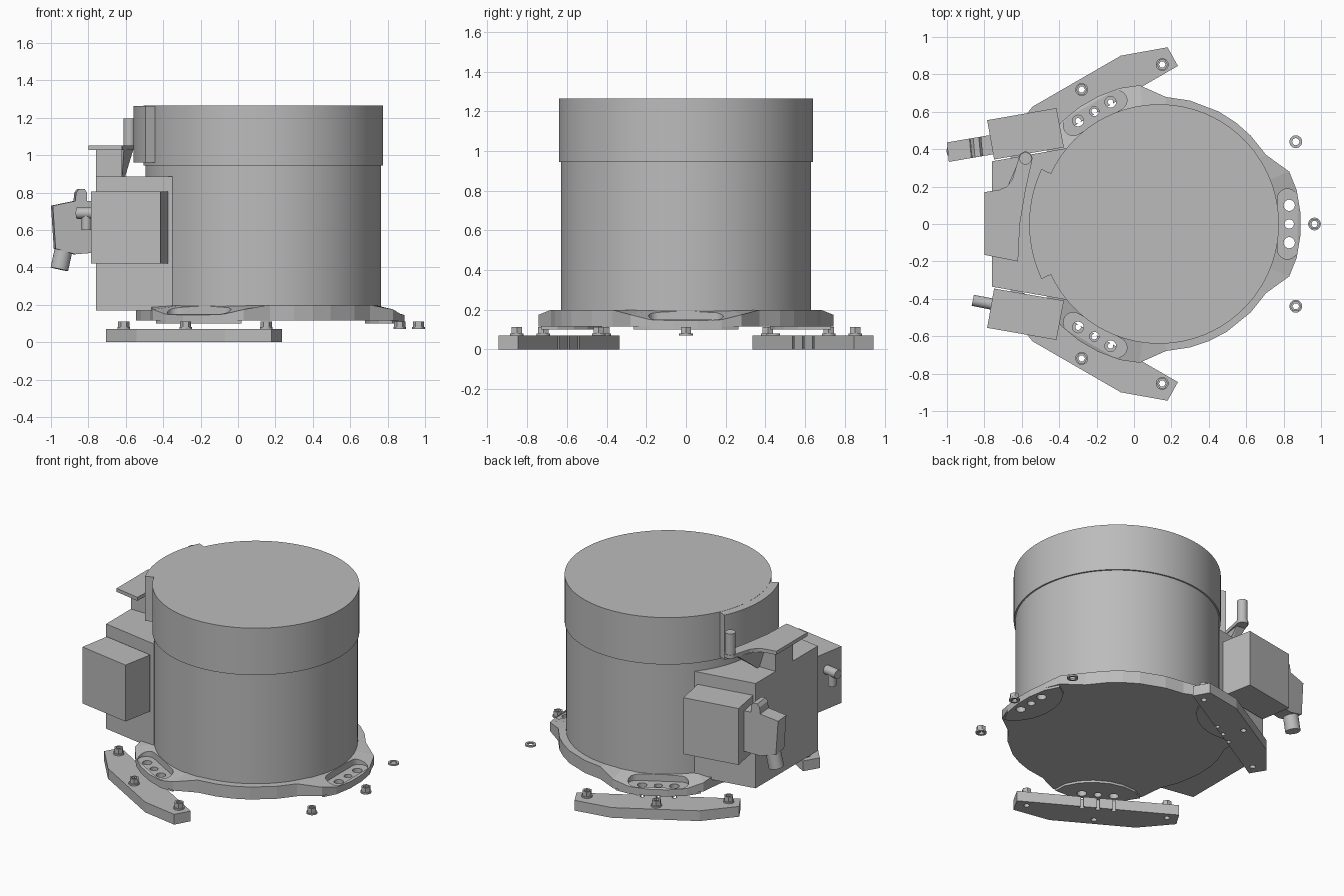
import bpy, bmesh, math
from mathutils import Vector, Matrix

cube = bpy.data.objects.get("Cube")
if cube:
    bpy.data.objects.remove(cube)

grey = bpy.data.materials.new("plain_grey")
grey.use_nodes = True
grey.diffuse_color = (0.5, 0.5, 0.5, 1)
grey.node_tree.nodes["Principled BSDF"].inputs["Base Color"].default_value = (0.5, 0.5, 0.5, 1)

AXIS = 0.135                      # x position of the drum axis
LOBES = [0, math.radians(120), math.radians(240)]


def finish(name, bm):
    bmesh.ops.recalc_face_normals(bm, faces=bm.faces)
    mesh = bpy.data.meshes.new(name)
    bm.to_mesh(mesh)
    bm.free()
    mesh.materials.append(grey)
    ob = bpy.data.objects.new(name, mesh)
    bpy.context.collection.objects.link(ob)
    return ob


def smooth(ob):
    bpy.ops.object.select_all(action='DESELECT')
    ob.select_set(True)
    bpy.context.view_layer.objects.active = ob
    bpy.ops.object.shade_smooth_by_angle(angle=math.radians(30))
    return ob


def add_prism(bm, pts, z0, z1):
    low = [bm.verts.new((x, y, z0)) for x, y in pts]
    high = [bm.verts.new((x, y, z1)) for x, y in pts]
    bm.faces.new(low[::-1])
    bm.faces.new(high)
    for i in range(len(pts)):
        j = (i + 1) % len(pts)
        bm.faces.new((low[i], low[j], high[j], high[i]))


def prism(name, pts, z0, z1):
    bm = bmesh.new()
    add_prism(bm, pts, z0, z1)
    return finish(name, bm)


def ring(x, y, r, n=24):
    return [(x + r * math.cos(math.tau * i / n), y + r * math.sin(math.tau * i / n)) for i in range(n)]


def rod(name, a, b, r, n=24):
    a, b = Vector(a), Vector(b)
    bm = bmesh.new()
    turn = (b - a).to_track_quat('Z', 'Y').to_matrix().to_4x4()
    bmesh.ops.create_cone(bm, cap_ends=True, segments=n, radius1=r, radius2=r, depth=(b - a).length,
                          matrix=Matrix.Translation((a + b) / 2) @ turn)
    return smooth(finish(name, bm))


def polar(angle, r, t):
    """Point at radial distance r and sideways distance t from a lobe direction."""
    c, s = math.cos(angle), math.sin(angle)
    return (AXIS + r * c - t * s, r * s + t * c)


def cut(ob, shapes):
    """Subtract separate prisms, each (points, z0, z1)."""
    bm = bmesh.new()
    for s in shapes:
        add_prism(bm, *s)
    cutter = finish("cutter", bm)
    cutter.hide_render = True
    mod = ob.modifiers.new("cut", 'BOOLEAN')
    mod.operation, mod.solver, mod.object = 'DIFFERENCE', 'EXACT', cutter
    bpy.context.view_layer.objects.active = ob
    bpy.ops.object.modifier_apply(modifier=mod.name)
    bpy.data.objects.remove(cutter)


def tube(bm, x, y, r, hole, z0, z1, n):
    rows = []
    for rad, z in ((r, z0), (r, z1), (hole, z1), (hole, z0)):
        rows.append([bm.verts.new((px, py, z)) for px, py in ring(x, y, rad, n)])
    for k in range(4):
        a, b = rows[k], rows[(k + 1) % 4]
        for i in range(n):
            j = (i + 1) % n
            bm.faces.new((a[i], a[j], b[j], b[i]))


# Drum body and lid
smooth(prism("drum_body", ring(AXIS, 0, 0.63, 96), 0.19, 0.945))
smooth(prism("drum_lid", ring(AXIS, 0, 0.64, 96), 0.945, 1.265))

# Base flange with three sloping lobes
edge = [(0.695, -0.28, 0.175), (0.735, -0.18, 0.15), (0.755, -0.06, 0.145),
        (0.755, 0.06, 0.145), (0.735, 0.18, 0.15), (0.695, 0.28, 0.175)]
outline = []
for a in LOBES:
    outline += [(*polar(a, r, t), z) for r, t, z in edge]
    for deg in (33, 44, 53, 62, 76, 87):
        outline.append((*polar(a + math.radians(deg), 0.68, 0), 0.2))
bm = bmesh.new()
low = [bm.verts.new((x, y, 0.115)) for x, y, z in outline]
rim = [bm.verts.new(p) for p in outline]
inner = []
for x, y, z in outline:
    d = Vector((x - AXIS, y)).normalized() * 0.61
    inner.append(bm.verts.new((AXIS + d.x, d.y, 0.2)))
bm.faces.new(low)
bm.faces.new(inner)
for i in range(len(low)):
    j = (i + 1) % len(low)
    bm.faces.new((low[i], low[j], rim[j], rim[i]))
    bm.faces.new((rim[i], rim[j], inner[j], inner[i]))
base = finish("base_flange", bm)

# Rounded pockets and bolt holes in the lobes
pockets, holes = [], []
for a in LOBES:
    slot = []
    for end, start in ((0.135, 0), (-0.135, math.pi)):
        for k in range(13):
            q = start + math.pi * k / 12
            slot.append(polar(a, 0.685 + 0.053 * math.cos(q), end + 0.053 * math.sin(q)))
    pockets.append((slot, 0.145, 0.3))
    for t, r in ((-0.1, 0.03), (0, 0.025), (0.1, 0.03)):
        holes.append((ring(*polar(a, 0.695, t), r), -0.1, 0.4))
cut(base, pockets)
cut(base, holes)

# Thin contact pads under the lobes
half = [(0.755, 0.06), (0.735, 0.18), (0.69, 0.265), (0.62, 0.22), (0.57, 0.14), (0.545, 0.05)]
pad_shape = half + [(r, -t) for r, t in reversed(half)]
for i, a in enumerate(LOBES):
    pad = prism(f"contact_pad_{i}", [polar(a, r, t) for r, t in pad_shape], 0.1, 0.115)
    cut(pad, holes[3 * i:3 * i + 3])

# Two foot plates
foot_shape = [(0.682, -0.509), (0.796, -0.511), (0.882, -0.272),
              (0.882, 0.272), (0.796, 0.511), (0.682, 0.509)]
bolts = [(0.83, 0), (0.73, -0.44), (0.73, 0.44)]
for name, a in zip(("foot_plate_back", "foot_plate_front"), LOBES[1:]):
    foot = prism(name, [polar(a, r, t) for r, t in foot_shape], 0, 0.07)
    drills = [(ring(*polar(a, r, t), 0.018, 16), -0.1, 0.2) for r, t in bolts]
    drills += [(ring(*polar(a, 0.695, t), 0.015, 16), -0.1, 0.2) for t in (-0.1, 0, 0.1)]
    cut(foot, drills)

# Washers and hex nuts; one place holds only a washer
for i, a in enumerate(LOBES):
    for k, (r, t) in enumerate(bolts):
        x, y = polar(a, r, t)
        bm = bmesh.new()
        tube(bm, x, y, 0.034, 0.019, 0.07, 0.08, 24)
        smooth(finish(f"washer_{i}_{k}", bm))
        if (i, k) != (0, 2):
            bm = bmesh.new()
            tube(bm, x, y, 0.03, 0.018, 0.08, 0.112, 6)
            finish(f"hex_nut_{i}_{k}", bm)

# Terminal housing against the drum
prism("terminal_housing", [(-0.76, -0.335), (-0.35, -0.407), (-0.35, 0.407), (-0.76, 0.335)], 0.17, 0.885)

# Side connector boxes
box = [(-0.785, 0.555), (-0.415, 0.62), (-0.375, 0.41), (-0.748, 0.345)]
for name, s in (("connector_box_back", 1), ("connector_box_front", -1)):
    prism(name, [(x, s * y) for x, y in box], 0.42, 0.805)

# Curved cover plate around the lid
arc = [math.radians(180 + d) for d in range(-25, 26, 2)]
curve = [polar(q, 0.695, 0) for q in arc] + [polar(q, 0.638, 0) for q in reversed(arc)]
smooth(prism("curved_cover", curve, 0.96, 1.264))

# Bracket plate with arm, its support block, gusset and post
px, py = -0.58, 0.35
tip = [(px + 0.037 * math.cos(math.radians(d)), py + 0.037 * math.sin(math.radians(d)))
       for d in range(-20, 181, 20)]
arm = [(-0.8, 0.17), (-0.8, -0.165), (-0.62, -0.2), (-0.61, 0), (-0.58, 0.18)]
arm += tip + [(-0.65, 0.24), (-0.68, 0.2), (-0.72, 0.183)]
prism("bracket_plate", arm, 1.028, 1.052)
prism("bracket_block", [(-0.76, -0.07), (-0.62, -0.07), (-0.62, 0.12), (-0.76, 0.12)], 0.88, 1.03)
bm = bmesh.new()
for p in ((-0.62, 0.33, 1.03), (-0.56, 0.32, 1.03), (-0.61, 0, 1.03), (-0.69, 0.17, 1.03),
          (-0.64, 0.14, 0.88), (-0.605, 0.1, 0.88), (-0.62, 0, 0.88)):
    bm.verts.new(p)
bmesh.ops.convex_hull(bm, input=bm.verts)
finish("bracket_gusset", bm)
rod("bracket_post", (px, py, 1.03), (px, py, 1.195), 0.033)

# Cable plug on the back box, drawn in profile and turned to match the box
side = [(-1.0, 0.73), (-0.88, 0.755), (-0.875, 0.8), (-0.86, 0.82), (-0.83, 0.82), (-0.817, 0.8),
        (-0.817, 0.755), (-0.76, 0.755), (-0.76, 0.48), (-0.88, 0.47), (-0.985, 0.5)]
bm = bmesh.new()
add_prism(bm, side, -0.052, 0.052)
for v in bm.verts:
    x, z, y = v.co
    v.co = (x + (0.01 if y < 0 else 0), 0.425 + y + (x + 0.76) * 0.17, z)
finish("cable_plug", bm)
rod("cable_gland", (-0.925, 0.395, 0.53), (-0.955, 0.39, 0.39), 0.048)

# Small elbow fitting on the front box
rod("elbow_fitting", (-0.75, -0.43, 0.69), (-0.862, -0.408, 0.69), 0.03)
rod("elbow_outlet", (-0.81, -0.418, 0.69), (-0.81, -0.418, 0.6), 0.026)
